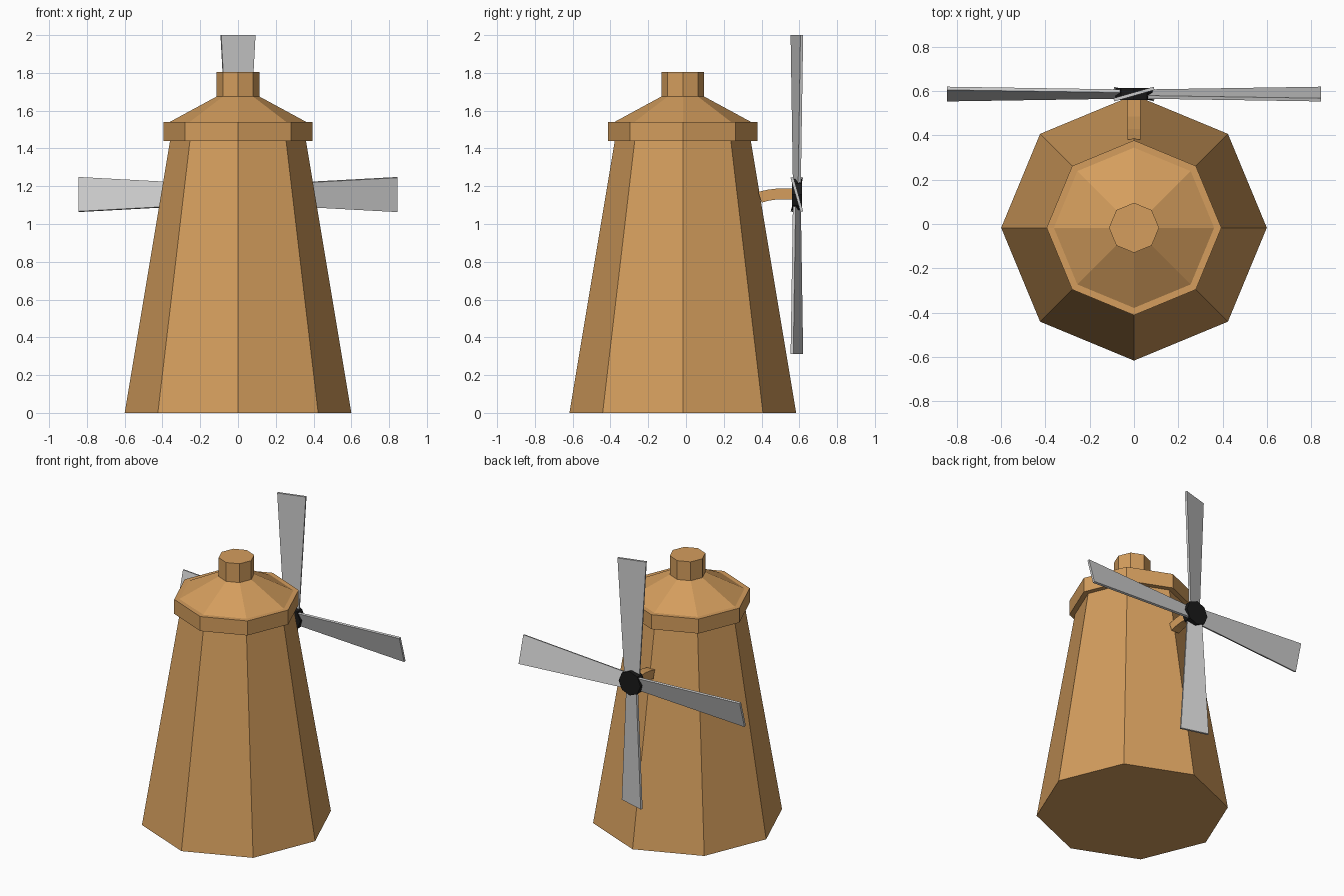
import bpy, bmesh, math
from mathutils import Matrix, Vector

if "Cube" in bpy.data.objects:
    bpy.data.objects.remove(bpy.data.objects["Cube"])

CY = -0.017                      # tower axis in y
HUB = Vector((0, 0.587, 1.156))  # sail centre


def material(name, rgb):
    m = bpy.data.materials.new(name)
    m.diffuse_color = (*rgb, 1)
    m.use_nodes = True
    m.node_tree.nodes["Principled BSDF"].inputs["Base Color"].default_value = m.diffuse_color
    return m


wood = material("wood", (0.66, 0.34, 0.11))
black = material("black", (0.01, 0.01, 0.01))


def finish(name, bm, mat=None):
    bmesh.ops.recalc_face_normals(bm, faces=bm.faces)
    me = bpy.data.meshes.new(name)
    bm.to_mesh(me)
    bm.free()
    ob = bpy.data.objects.new(name, me)
    bpy.context.collection.objects.link(ob)
    if mat:
        me.materials.append(mat)
    return ob


def octagon_lathe(name, profile, mat, matrix):
    """Closed eight-sided solid from (radius, height) pairs."""
    bm = bmesh.new()
    rings = [[bm.verts.new((r * math.cos(i * math.pi / 4), r * math.sin(i * math.pi / 4), z))
              for i in range(8)] for r, z in profile]
    for a, b in zip(rings, rings[1:]):
        for i in range(8):
            j = (i + 1) % 8
            bm.faces.new((a[i], a[j], b[j], b[i]))
    bm.faces.new(rings[0])
    bm.faces.new(rings[-1])
    bm.transform(matrix)
    return finish(name, bm, mat)


# Tower body, roof cap with flat rim, and chimney stub
axis = Matrix.Translation((0, CY, 0))
octagon_lathe("tower", [(0.6, 0), (0.36, 1.44)], wood, axis)
octagon_lathe("roof", [(0.395, 1.44), (0.395, 1.54), (0.362, 1.54), (0.113, 1.675)], wood, axis)
octagon_lathe("chimney", [(0.113, 1.67), (0.113, 1.805)], wood, axis)

# Bent square axle: side outline extruded across x
outline = [(0.40, 1.113), (0.44, 1.124), (0.49, 1.131), (0.58, 1.131),
           (0.58, 1.188), (0.485, 1.188), (0.43, 1.181), (0.382, 1.170)]
bm = bmesh.new()
side = bm.faces.new([bm.verts.new((-0.03, y, z)) for y, z in outline])
ext = bmesh.ops.extrude_face_region(bm, geom=[side])["geom"]
bmesh.ops.translate(bm, vec=(0.06, 0, 0), verts=[v for v in ext if isinstance(v, bmesh.types.BMVert)])
finish("axle", bm, wood)

# Hub disc
octagon_lathe("hub", [(0.083, -0.026), (0.083, 0.028)], black,
              Matrix.Translation(HUB) @ Matrix.Rotation(-math.pi / 2, 4, 'X'))

# Four tapered, pitched sails
PITCH = math.radians(16)
for k in range(4):
    bm = bmesh.new()
    bmesh.ops.create_cube(bm, size=1)
    for v in bm.verts:
        tip = v.co.z > 0
        v.co = Vector((v.co.x * (0.189 if tip else 0.1), v.co.y * 0.015, 0.844 if tip else 0.05))
    bm.transform(Matrix.Translation(HUB) @ Matrix.Rotation(k * math.pi / 2, 4, 'Y')
                 @ Matrix.Rotation(PITCH, 4, 'Z'))
    finish(f"sail_{k + 1}", bm)
